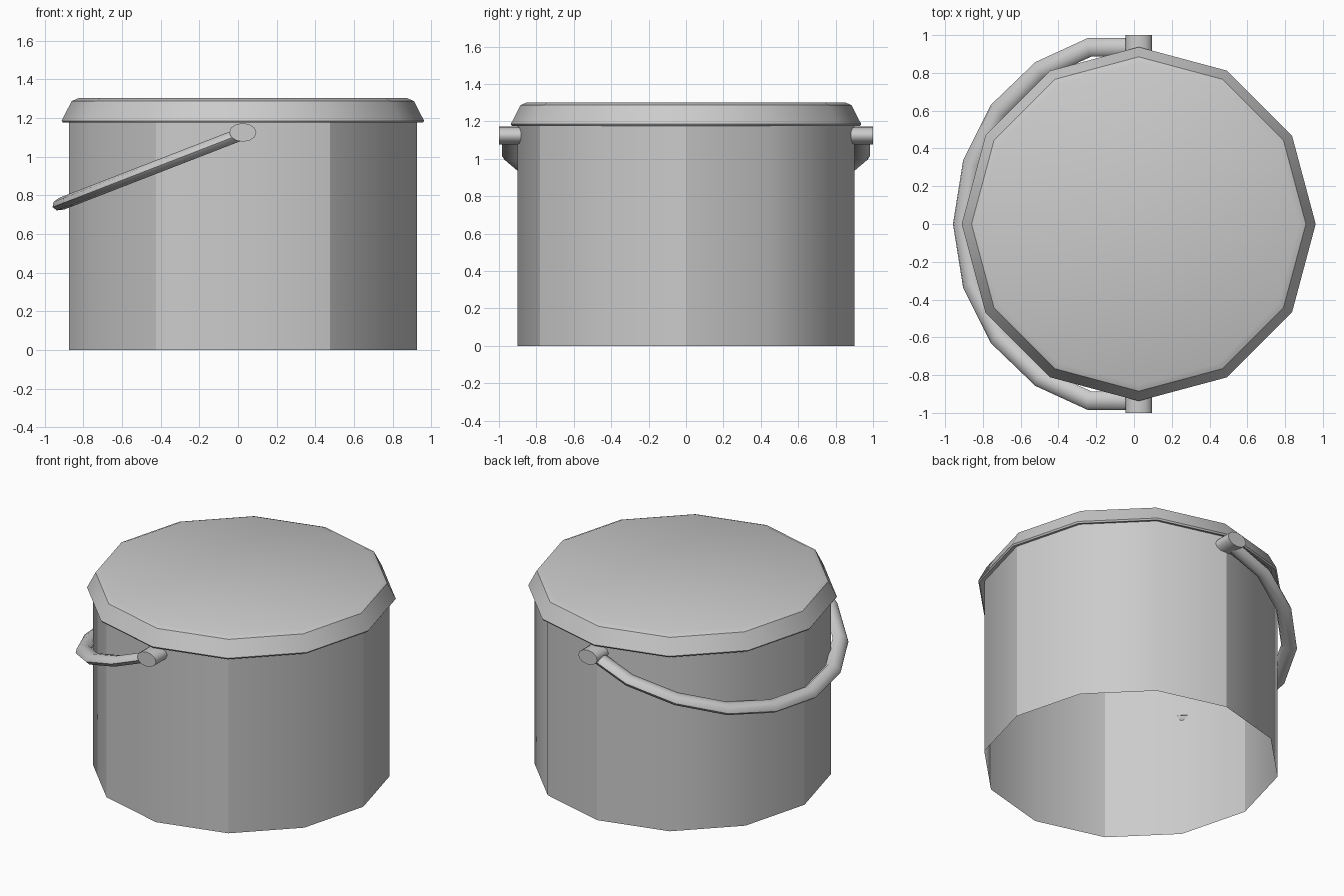
import bpy, bmesh, math
from mathutils import Vector

if "Cube" in bpy.data.objects:
    bpy.data.objects.remove(bpy.data.objects["Cube"], do_unlink=True)

CX = 0.025      # axis of the bucket
SIDES = 12

metal = bpy.data.materials.new("grey_metal")
metal.use_nodes = True
GREY = (0.6, 0.6, 0.6, 1)
metal.diffuse_color = GREY
metal.node_tree.nodes["Principled BSDF"].inputs["Base Color"].default_value = GREY


def finish(bm, name):
    mesh = bpy.data.meshes.new(name)
    bm.to_mesh(mesh)
    bm.free()
    mesh.materials.append(metal)
    obj = bpy.data.objects.new(name, mesh)
    bpy.context.collection.objects.link(obj)
    return obj


def smooth(obj, angle):
    bpy.ops.object.select_all(action="DESELECT")
    obj.select_set(True)
    bpy.context.view_layer.objects.active = obj
    bpy.ops.object.shade_smooth_by_angle(angle=math.radians(angle))


def loft(rings, cap_start=False, cap_end=False):
    """Skin a list of equal rings of points."""
    bm = bmesh.new()
    loops = [[bm.verts.new(p) for p in ring] for ring in rings]
    n = len(loops[0])
    for a, b in zip(loops, loops[1:]):
        for i in range(n):
            j = (i + 1) % n
            bm.faces.new((a[i], a[j], b[j], b[i]))
    if cap_start:
        bm.faces.new(loops[0][::-1])
    if cap_end:
        bm.faces.new(loops[-1])
    return bm


def circle(r, z):
    steps = [math.tau * i / SIDES for i in range(SIDES)]
    return [Vector((r * math.cos(t), r * math.sin(t), z)) for t in steps]


# Open-bottomed bucket wall, with a few hard vertical edges
wall = finish(loft([circle(0.9, 0), circle(0.9, 1.2)]), "bucket_wall")
wall.location.x = CX
for poly in wall.data.polygons:
    poly.use_smooth = True
for edge in wall.data.edges:
    a, b = (wall.data.vertices[v].co for v in edge.vertices)
    if abs(a.z - b.z) > 0.5:
        heading = round(math.degrees(math.atan2(a.y, a.x))) % 360
        edge.use_edge_sharp = heading in (0, 90, 180, 240, 300)

# Lid: underside lip, sloping rim and nearly flat top
profile = [(0.9, 1.185), (0.93, 1.175), (0.937, 1.185), (0.885, 1.287), (0.85, 1.302)]
lid = finish(loft([circle(r, z) for r, z in profile], cap_end=True), "lid")
lid.location.x = CX
smooth(lid, 31)

# Oval pivots on the front and back
for side, name in ((-1, "front_pivot"), (1, "back_pivot")):
    bm = bmesh.new()
    bmesh.ops.create_cone(bm, cap_ends=True, segments=SIDES, radius1=1, radius2=1, depth=1)
    pivot = finish(bm, name)
    pivot.scale = (0.07, 0.048, 0.12)
    pivot.rotation_euler.x = math.pi / 2
    pivot.location = (CX, side * 0.94, 1.125)
    smooth(pivot, 40)

# Handle: oval section swept round a half loop, hanging down to one side
half = [(-0.02, 0.935), (-0.28, 0.935), (-0.56, 0.815), (-0.80, 0.60), (-0.95, 0.32)]
path = [Vector((x, y, 0)) for x, y in half + [(-1.005, 0)]]
path += [Vector((x, -y, 0)) for x, y in reversed(half)]
rings = []
for i, p in enumerate(path):
    ahead = path[min(i + 1, len(path) - 1)] - path[max(i - 1, 0)]
    out = Vector((ahead.y, -ahead.x, 0)).normalized()
    steps = [math.tau * k / 8 for k in range(8)]
    rings.append([p + out * 0.05 * math.cos(t) + Vector((0, 0, 0.033 * math.sin(t)))
                  for t in steps])
bm = loft(rings, cap_start=True, cap_end=True)
bmesh.ops.recalc_face_normals(bm, faces=bm.faces)
handle = finish(bm, "handle")
handle.location = (CX, 0, 1.12)
handle.rotation_euler.y = -math.radians(21.2)
smooth(handle, 50)
